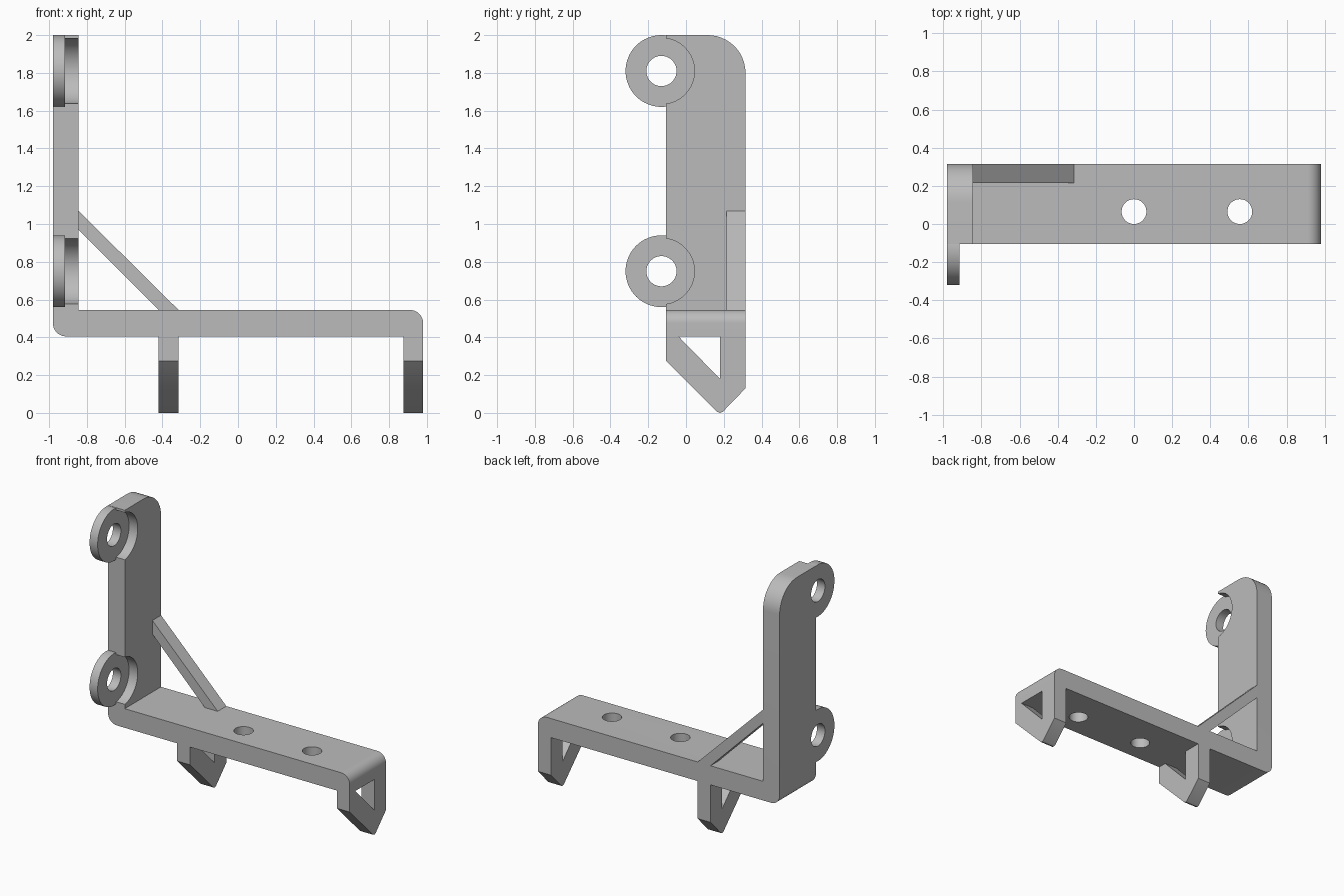
import bpy, bmesh
from math import radians
from mathutils import Matrix, Vector

if "Cube" in bpy.data.objects:
    bpy.data.objects.remove(bpy.data.objects["Cube"])

grey = bpy.data.materials.new("plain_grey")
grey.use_nodes = True
colour = (0.5, 0.5, 0.5, 1)
grey.diffuse_color = colour
grey.node_tree.nodes["Principled BSDF"].inputs["Base Color"].default_value = colour

LEFT, RIGHT = -0.98, 0.98        # outer ends
FRONT, BACK = -0.105, 0.315      # depth of the plates
INNER = -0.845                   # inner face of the upright
UNDER, DECK = 0.405, 0.545       # base plate heights
EAR_FACE = -0.915
EAR_Y, EAR_HEIGHTS = -0.13, (0.75, 1.81)


def finish(name, bm):
    bmesh.ops.recalc_face_normals(bm, faces=bm.faces[:])
    mesh = bpy.data.meshes.new(name)
    bm.to_mesh(mesh)
    bm.free()
    mesh.materials.append(grey)
    obj = bpy.data.objects.new(name, mesh)
    bpy.context.collection.objects.link(obj)
    return obj


def prism(points, axis, start, end):
    """Extrude a 2D outline (xz along y, or yz along x)."""
    bm = bmesh.new()
    place = (lambda a, b: (a, start, b)) if axis == "y" else (lambda a, b: (start, a, b))
    face = bm.faces.new([bm.verts.new(place(a, b)) for a, b in points])
    extruded = bmesh.ops.extrude_face_region(bm, geom=[face])["geom"]
    step = Vector((0, end - start, 0) if axis == "y" else (end - start, 0, 0))
    bmesh.ops.translate(bm, vec=step,
                        verts=[v for v in extruded if isinstance(v, bmesh.types.BMVert)])
    return bm


def cylinder(name, axis, centre, radius, length):
    bm = bmesh.new()
    turn = Matrix.Rotation(radians(90), 4, "Y") if axis == "x" else Matrix()
    bmesh.ops.create_cone(bm, cap_ends=True, segments=64, radius1=radius, radius2=radius,
                          depth=length, matrix=Matrix.Translation(centre) @ turn)
    return finish(name, bm)


def combine(target, tool, operation):
    mod = target.modifiers.new(operation.lower(), "BOOLEAN")
    mod.operation, mod.object, mod.solver = operation, tool, "EXACT"
    bpy.context.view_layer.update()
    result = bpy.data.meshes.new_from_object(
        target.evaluated_get(bpy.context.evaluated_depsgraph_get()))
    target.modifiers.clear()
    target.data = result
    bpy.data.objects.remove(tool)


def round_edge(bm, first, second, radius):
    """Round the straight edge whose midpoint is halfway between two corners."""
    middle = (Vector(first) + Vector(second)) / 2
    edge = min(bm.edges, key=lambda e: ((e.verts[0].co + e.verts[1].co) / 2 - middle).length)
    bmesh.ops.bevel(bm, geom=[edge], offset=radius, segments=12, profile=0.5, affect="EDGES")


# L-shaped frame: base plate and upright with rounded corners
bm = prism([(LEFT, UNDER), (RIGHT, UNDER), (RIGHT, DECK), (INNER, DECK),
            (INNER, 2), (LEFT, 2)], "y", FRONT, BACK)
round_edge(bm, (LEFT, FRONT, UNDER), (LEFT, BACK, UNDER), 0.07)
round_edge(bm, (RIGHT, FRONT, DECK), (RIGHT, BACK, DECK), 0.07)
round_edge(bm, (LEFT, BACK, 2), (INNER, BACK, 2), 0.2)
frame = finish("base_and_upright", bm)

# Round recesses, mounting ears and their bolt holes
for z in EAR_HEIGHTS:
    combine(frame, cylinder("recess", "x", (EAR_FACE + 0.1, EAR_Y, z), 0.175, 0.2), "DIFFERENCE")
    combine(frame, cylinder("ear", "x", ((LEFT + EAR_FACE) / 2, EAR_Y, z), 0.19,
                            EAR_FACE - LEFT), "UNION")
    combine(frame, cylinder("bolt_hole", "x", (EAR_FACE, EAR_Y, z), 0.08, 0.4), "DIFFERENCE")

# Screw holes through the base plate
for x in (0, 0.555):
    combine(frame, cylinder("screw_hole", "z", (x, 0.065, DECK), 0.065, 0.5), "DIFFERENCE")

# Pointed hooks below, each with a triangular opening
hook = [(FRONT, UNDER), (FRONT, 0.275), (0.165, 0.006), (0.18, 0), (0.195, 0.006),
        (BACK, 0.13), (BACK, UNDER), (0.18, UNDER), (0.18, 0.18), (-0.04, UNDER)]
parts = [frame]
for name, start, end in (("inner_hook", -0.42, -0.315), ("end_hook", 0.875, RIGHT)):
    parts.append(finish(name, prism(hook, "x", start, end)))

# Diagonal brace along the back
brace = [(INNER, 0.97), (-0.42, DECK), (-0.315, DECK), (INNER, 1.07)]
parts.append(finish("diagonal_brace", prism(brace, "y", 0.215, BACK)))

# Smooth curves, sharp corners
bpy.ops.object.select_all(action="DESELECT")
for part in parts:
    part.select_set(True)
bpy.context.view_layer.objects.active = frame
bpy.ops.object.shade_smooth_by_angle(angle=radians(30))
